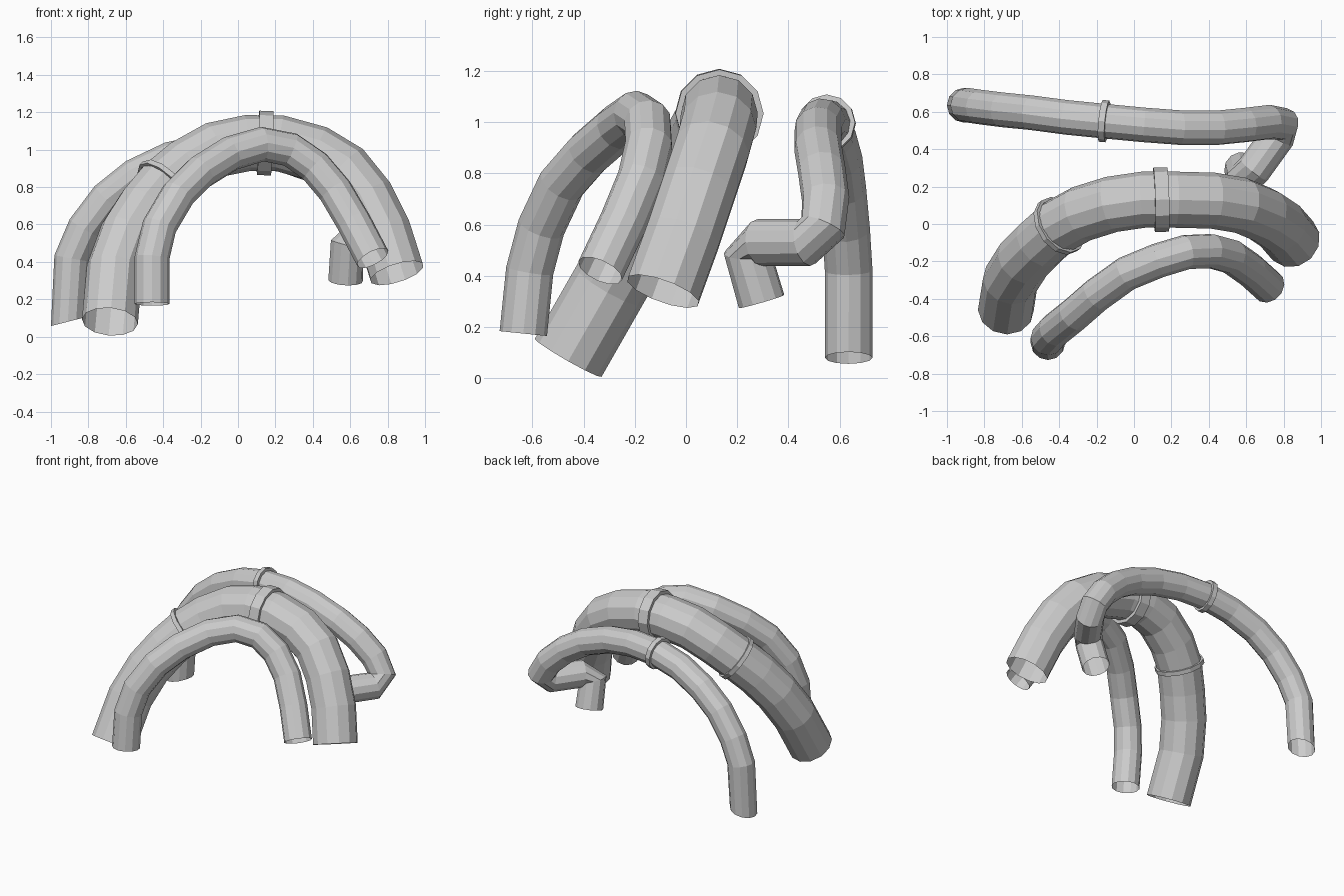
import bpy
import bmesh
import math
from mathutils import Vector

SIDES = 12

cube = bpy.data.objects.get("Cube")
if cube:
    bpy.data.objects.remove(cube, do_unlink=True)

grey = bpy.data.materials.new("plain grey")
grey.use_nodes = True
colour = (0.6, 0.6, 0.6, 1)
grey.diffuse_color = colour
grey.node_tree.nodes["Principled BSDF"].inputs["Base Color"].default_value = colour


def make_object(name, bm):
    bmesh.ops.recalc_face_normals(bm, faces=bm.faces)
    mesh = bpy.data.meshes.new(name)
    bm.to_mesh(mesh)
    bm.free()
    mesh.materials.append(grey)
    obj = bpy.data.objects.new(name, mesh)
    bpy.context.collection.objects.link(obj)
    return obj


def add_ring(bm, centre, side, tangent, radius):
    """One circle of vertices perpendicular to the tangent."""
    other = tangent.cross(side)
    ring = []
    for i in range(SIDES):
        angle = math.tau * i / SIDES
        offset = side * math.cos(angle) + other * math.sin(angle)
        ring.append(bm.verts.new(centre + offset * radius))
    return ring


def bridge(bm, first, second):
    for i in range(SIDES):
        j = (i + 1) % SIDES
        bm.faces.new((first[i], first[j], second[j], second[i]))


def path_tangents(path):
    last = len(path) - 1
    return [(path[min(i + 1, last)] - path[max(i - 1, 0)]).normalized()
            for i in range(len(path))]


def make_hose(name, path, radius, start_tangent=None):
    """Open-ended tube swept along the path without twisting."""
    tangents = path_tangents(path)
    if start_tangent:
        tangents[0] = Vector(start_tangent).normalized()
    bm = bmesh.new()
    side = tangents[0].cross(Vector((0, 1, 0))).normalized()
    rings = []
    previous = tangents[0]
    for centre, tangent in zip(path, tangents):
        side = previous.rotation_difference(tangent) @ side
        side = (side - tangent * side.dot(tangent)).normalized()
        rings.append(add_ring(bm, centre, side, tangent, radius))
        previous = tangent
    for first, second in zip(rings, rings[1:]):
        bridge(bm, first, second)
    return make_object(name, bm)


def make_clamp(name, path, x, inner, outer, width):
    """Rectangular band around the hose where its path crosses x."""
    tangents = path_tangents(path)
    for i in range(len(path) - 1):
        a, b = path[i], path[i + 1]
        if a.x <= x <= b.x:
            t = (x - a.x) / (b.x - a.x)
            centre = a.lerp(b, t)
            tangent = tangents[i].lerp(tangents[i + 1], t).normalized()
            break
    side = tangent.cross(Vector((0, 1, 0))).normalized()
    half = tangent * width / 2
    bm = bmesh.new()
    section = [(-half, inner), (-half, outer), (half, outer), (half, inner)]
    rings = [add_ring(bm, centre + shift, side, tangent, r) for shift, r in section]
    for k in range(len(rings)):
        bridge(bm, rings[k], rings[(k + 1) % len(rings)])
    return make_object(name, bm)


def points(*coords):
    return [Vector(c) for c in coords]


# Centre lines, each running from the right foot to the left foot
front_path = points(
    (-.46, -.635, .175), (-.46, -.61, .42), (-.42, -.565, .59), (-.32, -.485, .76),
    (-.2, -.38, .88), (-.04, -.265, .98), (.13, -.195, 1.03), (.28, -.15, 1),
    (.41, -.145, .91), (.52, -.175, .78), (.62, -.245, .61), (.72, -.335, .42))
middle_path = points(
    (-.685, -.46, .08), (-.66, -.3, .36), (-.59, -.19, .55), (-.5, -.1, .69),
    (-.4, -.01, .81), (-.28, .055, .91), (-.12, .105, 1), (.05, .13, 1.035),
    (.22, .13, 1.035), (.42, .125, .98), (.57, .1, .89), (.69, .05, .74),
    (.78, -.01, .56), (.85, -.09, .34))
back_path = points(
    (-.91, .635, .08), (-.89, .635, .42), (-.82, .625, .58), (-.7, .61, .74),
    (-.55, .595, .86), (-.36, .57, .95), (-.16, .55, .995), (.05, .53, 1),
    (.25, .515, .97), (.45, .515, .9), (.6, .53, .81), (.72, .545, .7),
    (.79, .535, .59), (.77, .47, .53), (.64, .29, .53), (.585, .24, .49),
    (.575, .295, .3))

# Hoses
make_hose("front_hose", front_path, .093)
make_hose("middle_hose", middle_path, .15)
make_hose("back_hose", back_path, .093, (-.25, 0, .97))

# Clamps
make_clamp("middle_wide_clamp", middle_path, .145, .148, .172, .075)
make_clamp("middle_narrow_clamp", middle_path, -.4, .148, .166, .03)
make_clamp("back_clamp", back_path, -.16, .091, .112, .035)
